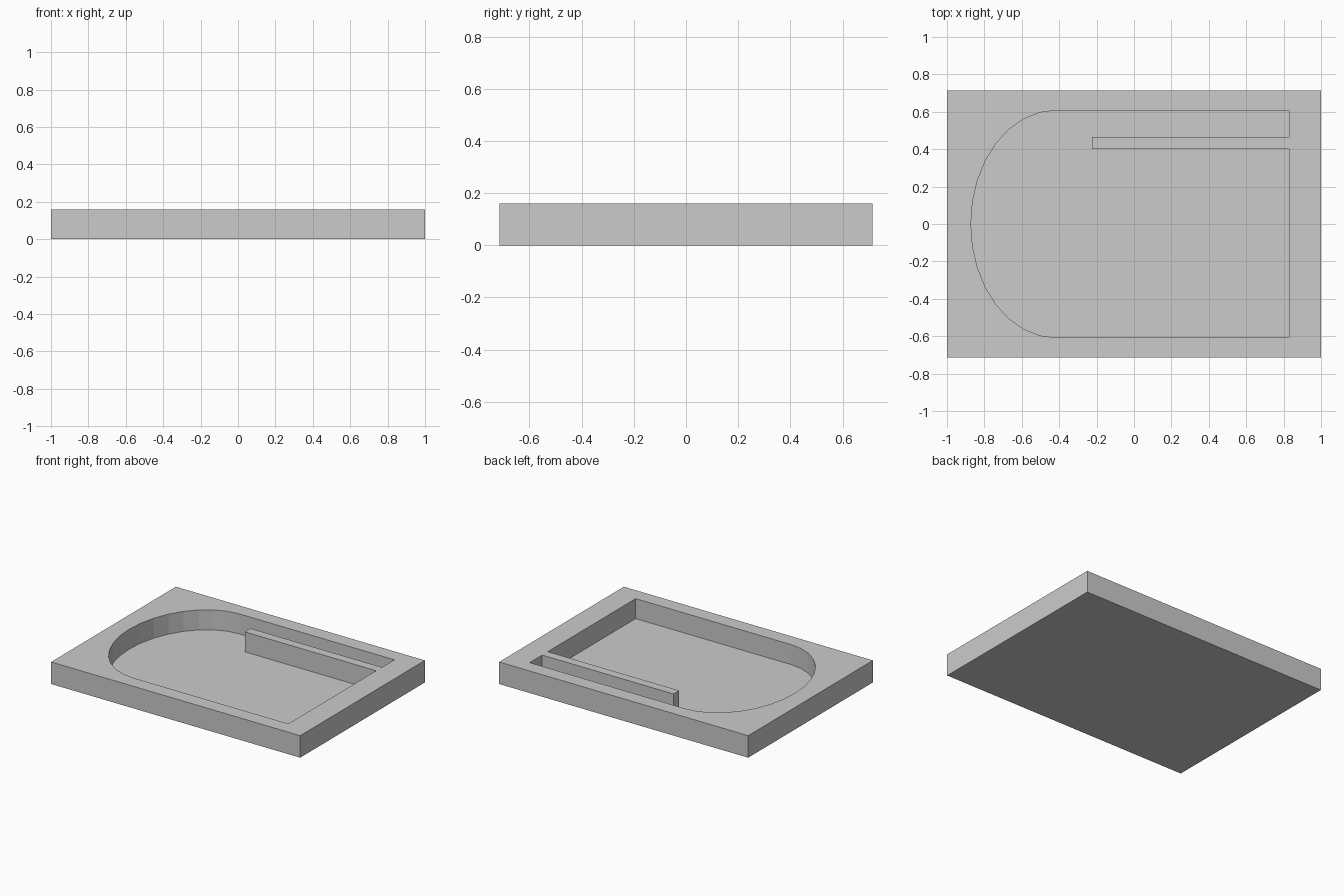
import bpy
import bmesh
import math

cube = bpy.data.objects.get("Cube")
if cube:
    bpy.data.objects.remove(cube, do_unlink=True)

HALF_X, HALF_Y, HEIGHT = 1.0, 0.715, 0.16
FLOOR_Z = 0.015

grey = bpy.data.materials.new("plain grey")
grey.use_nodes = True
colour = (0.6, 0.6, 0.6, 1)
grey.diffuse_color = colour
grey.node_tree.nodes["Principled BSDF"].inputs["Base Color"].default_value = colour


def prism(name, outline, bottom, top):
    """Extrude a flat outline upwards into a solid."""
    bm = bmesh.new()
    face = bm.faces.new([bm.verts.new((x, y, bottom)) for x, y in outline])
    grown = bmesh.ops.extrude_face_region(bm, geom=[face])
    verts = [v for v in grown["geom"] if isinstance(v, bmesh.types.BMVert)]
    bmesh.ops.translate(bm, vec=(0, 0, top - bottom), verts=verts)
    bmesh.ops.recalc_face_normals(bm, faces=bm.faces)
    mesh = bpy.data.meshes.new(name)
    bm.to_mesh(mesh)
    bm.free()
    mesh.materials.append(grey)
    obj = bpy.data.objects.new(name, mesh)
    bpy.context.collection.objects.link(obj)
    return obj


# Rectangular block
block = [(-HALF_X, -HALF_Y), (HALF_X, -HALF_Y), (HALF_X, HALF_Y), (-HALF_X, HALF_Y)]
tray = prism("tray", block, 0, HEIGHT)

# Pocket outline: half-ellipse end, straight end, and a slot for the divider
arc_x, radius_x, radius_y, steps = -0.415, 0.457, 0.608, 16
pocket = []
for i in range(steps + 1):
    a = math.pi * (0.5 + i / steps)
    pocket.append((arc_x + radius_x * math.cos(a), radius_y * math.sin(a)))
end_x, divider_x = 0.83, -0.225
divider_y = (0.40, 0.465)
pocket += [(end_x, -radius_y), (end_x, divider_y[0]), (divider_x, divider_y[0]),
           (divider_x, divider_y[1]), (end_x, divider_y[1]), (end_x, radius_y)]
cutter = prism("pocket_cutter", pocket, FLOOR_Z, HEIGHT + 0.1)
cutter.hide_render = True
cutter.hide_viewport = False

# Cut the pocket, leaving the divider standing
cut = tray.modifiers.new("pocket", 'BOOLEAN')
cut.operation = 'DIFFERENCE'
cut.solver = 'EXACT'
cut.object = cutter
bpy.context.view_layer.objects.active = tray
bpy.ops.object.modifier_apply(modifier=cut.name)
bpy.data.objects.remove(cutter, do_unlink=True)
